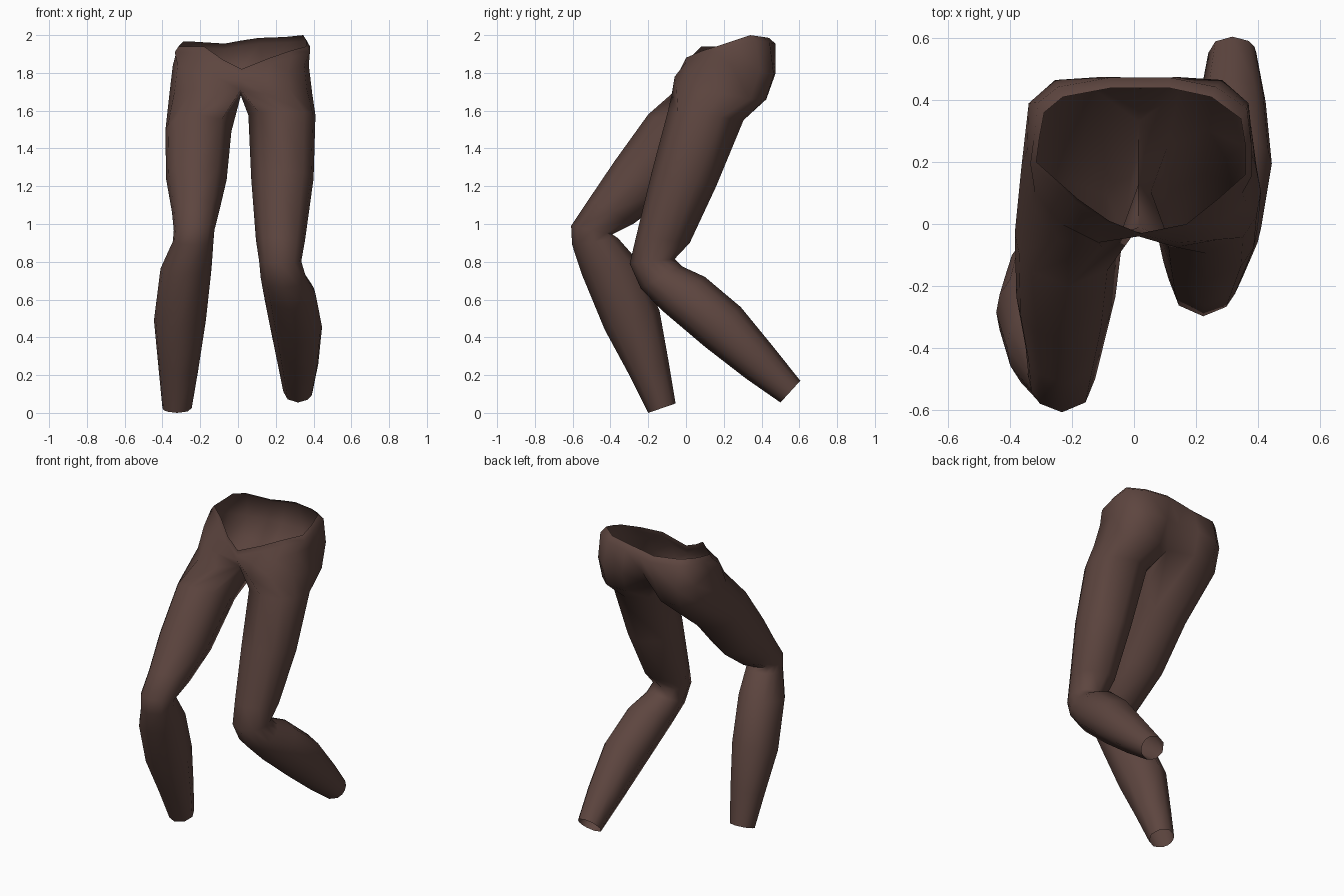
import bpy, bmesh, math

CX = 0.015          # pelvis centre line
# Leg section: octagon plus one extra point each side of the outer edge
ANGLES = [math.radians(a) for a in (0, 45, 90, 132, 157, 180, 203, 228, 270, 315)]

bm = bmesh.new()


def bridge(a, b):
    """Quads between two closed loops of the same length."""
    for i in range(len(a)):
        j = (i + 1) % len(a)
        bm.faces.new((a[i], a[j], b[j], b[i]))


def sym_row(front, side, back):
    """Closed pelvis loop mirrored about the centre line."""
    pts = [(CX,) + front]
    pts += [(CX + x, y, z) for x, y, z in side]
    pts += [(CX,) + back]
    pts += [(CX - x, y, z) for x, y, z in reversed(side)]
    return [bm.verts.new(p) for p in pts]


# Waist opening: front centre, right side, back centre, left side
waist_pts = [(0.02, -0.03, 1.82),
             (0.17, 0.0, 1.88), (0.27, 0.08, 1.915), (0.36, 0.16, 1.94), (0.36, 0.25, 1.97),
             (0.345, 0.34, 2.0), (0.25, 0.41, 1.99), (0.11, 0.44, 1.985),
             (0.01, 0.44, 1.97),
             (-0.07, 0.44, 1.955), (-0.23, 0.41, 1.965), (-0.29, 0.36, 1.965), (-0.305, 0.28, 1.95),
             (-0.315, 0.2, 1.94), (-0.18, 0.08, 1.94), (-0.08, 0.01, 1.87)]
waist = [bm.verts.new(p) for p in waist_pts]
# Rolled edge just below the opening
band = [bm.verts.new((CX + (x - CX) * 1.06, y + (0.033 if y > 0.3 else -0.005), z - 0.03))
        for x, y, z in waist_pts]
# Widest part of the pelvis
seat = sym_row((-0.04, 1.76),
               [(0.13, -0.06, 1.78), (0.25, 0.0, 1.81), (0.335, 0.1, 1.84), (0.36, 0.24, 1.84),
                (0.355, 0.39, 1.81), (0.27, 0.465, 1.79), (0.12, 0.475, 1.80)],
               (0.435, 1.82))
# Hip line where the legs start
hip = sym_row((-0.01, 1.71),
              [(0.12, -0.075, 1.69), (0.26, -0.05, 1.71), (0.35, 0.06, 1.71), (0.378, 0.19, 1.69),
               (0.36, 0.34, 1.66), (0.27, 0.425, 1.665), (0.13, 0.425, 1.66)],
              (0.33, 1.69))
bridge(waist, band)
bridge(band, seat)
bridge(seat, hip)
crotch = bm.verts.new((CX, 0.13, 1.68))


def leg(top, rings):
    """Open tube. Rings: front (y, z), back (y, z), inner x, outer x."""
    prev = top
    for fy, fz, by, bz, xi, xo in rings:
        loop = []
        for a in ANGLES:
            c, s = math.cos(a), math.sin(a)
            loop.append(bm.verts.new(((xi + xo) / 2 + (xi - xo) / 2 * c,
                                      (fy + by) / 2 + (fy - by) / 2 * s,
                                      (fz + bz) / 2 + (fz - bz) / 2 * s)))
        bridge(prev, loop)
        prev = loop


# Right leg, shin swung backward
leg([crotch] + hip[0:9],
    [(-0.095, 1.60, 0.305, 1.55, 0.055, 0.41),
     (-0.18, 1.28, 0.16, 1.20, 0.07, 0.40),
     (-0.265, 0.93, 0.02, 0.90, 0.095, 0.355),
     (-0.298, 0.79, -0.06, 0.815, 0.112, 0.335),
     (-0.24, 0.66, -0.02, 0.775, 0.12, 0.36),
     (-0.13, 0.545, 0.10, 0.72, 0.135, 0.41),
     (0.10, 0.35, 0.29, 0.56, 0.17, 0.445),
     (0.32, 0.18, 0.47, 0.34, 0.21, 0.425),
     (0.50, 0.055, 0.605, 0.17, 0.24, 0.395)])
# Left leg, thigh raised forward
leg([crotch, hip[0]] + hip[:8:-1] + [hip[8]],
    [(-0.20, 1.58, 0.14, 1.40, -0.035, -0.385),
     (-0.38, 1.33, -0.09, 1.14, -0.06, -0.38),
     (-0.515, 1.13, -0.28, 1.00, -0.10, -0.35),
     (-0.608, 0.99, -0.39, 0.945, -0.125, -0.34),
     (-0.603, 0.89, -0.36, 0.925, -0.13, -0.345),
     (-0.55, 0.73, -0.25, 0.80, -0.14, -0.41),
     (-0.43, 0.44, -0.14, 0.54, -0.17, -0.445),
     (-0.30, 0.20, -0.09, 0.26, -0.21, -0.42),
     (-0.20, 0.0, -0.055, 0.05, -0.245, -0.40)])

bmesh.ops.recalc_face_normals(bm, faces=bm.faces[:])
mesh = bpy.data.meshes.new("trousers")
bm.to_mesh(mesh)
bm.free()
trousers = bpy.data.objects.new("trousers", mesh)
bpy.context.collection.objects.link(trousers)

# Brown cloth
cloth = bpy.data.materials.new("brown_cloth")
cloth.diffuse_color = (0.11, 0.06, 0.05, 1)
mesh.materials.append(cloth)

bpy.context.view_layer.objects.active = trousers
trousers.select_set(True)
bpy.ops.object.shade_smooth_by_angle(angle=math.radians(80))
